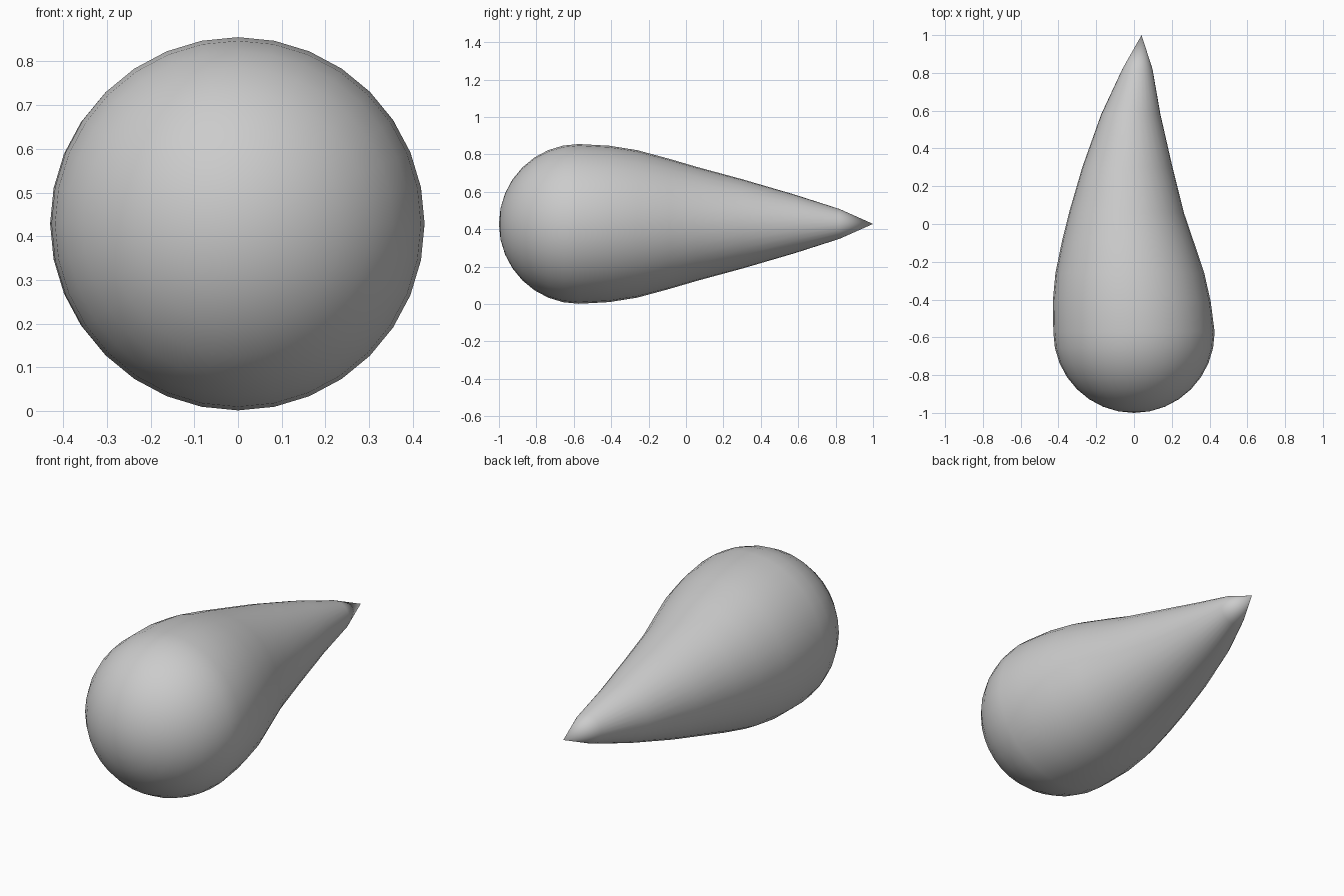
import bpy, bmesh
from math import sin, cos, pi

if "Cube" in bpy.data.objects:
    bpy.data.objects.remove(bpy.data.objects["Cube"])

SIDES, ZC, R, YC = 32, 0.4285, 0.427, -0.573

# Rings along the drop: (y, radius, sideways offset of the bent tail)
rings = [(YC - R * cos(i * pi / 16), R * sin(i * pi / 16), 0) for i in range(1, 9)]
rings += [(-0.41, 0.418, -0.012), (-0.26, 0.394, -0.022), (-0.09, 0.348, -0.033),
          (0.06, 0.304, -0.04), (0.30, 0.239, -0.035), (0.58, 0.157, -0.017),
          (0.82, 0.08, 0.018)]

bm = bmesh.new()
loops = [[bm.verts.new((dx + r * cos(2 * pi * k / SIDES), y, ZC + r * sin(2 * pi * k / SIDES)))
          for k in range(SIDES)] for y, r, dx in rings]
nose = bm.verts.new((0, -1, ZC))
tip = bm.verts.new((0.04, 1, ZC))

# Skin between the rings, closed by fans at nose and tip
for k in range(SIDES):
    n = (k + 1) % SIDES
    for a, b in zip(loops, loops[1:]):
        bm.faces.new((a[k], a[n], b[n], b[k]))
    bm.faces.new((nose, loops[0][n], loops[0][k]))
    bm.faces.new((tip, loops[-1][k], loops[-1][n]))
bmesh.ops.recalc_face_normals(bm, faces=bm.faces)
for f in bm.faces:
    f.smooth = True

mesh = bpy.data.meshes.new("teardrop")
bm.to_mesh(mesh)
bm.free()
bpy.context.collection.objects.link(bpy.data.objects.new("teardrop", mesh))
